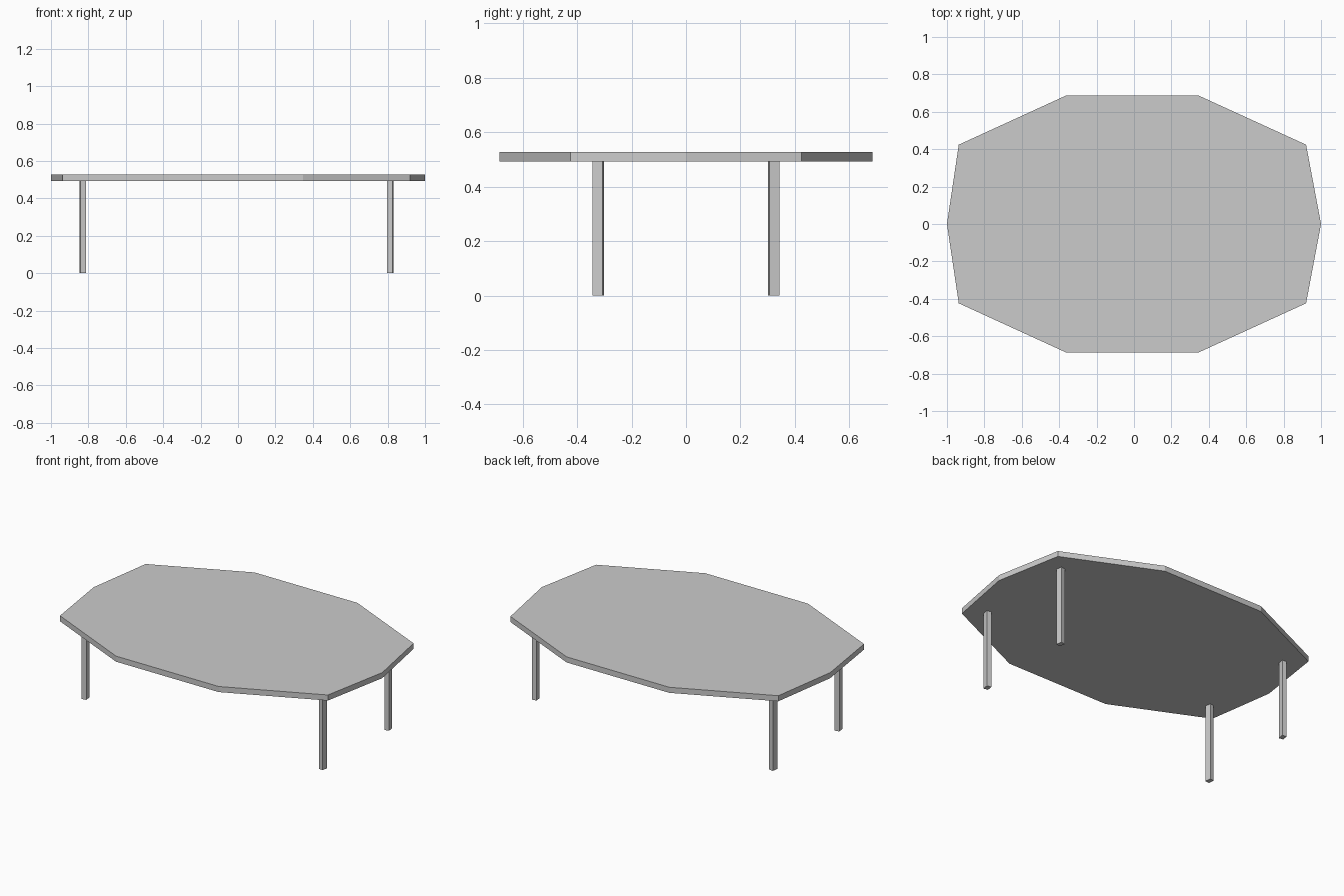
import bpy
import bmesh
from math import radians, cos, sin

if "Cube" in bpy.data.objects:
    bpy.data.objects.remove(bpy.data.objects["Cube"])


def prism(name, outline, z0, z1):
    """Extrude a flat counter-clockwise outline from z0 up to z1."""
    bm = bmesh.new()
    base = bm.faces.new([bm.verts.new((x, y, z0)) for x, y in outline])
    top = bmesh.ops.extrude_face_region(bm, geom=[base], use_keep_orig=True)["geom"]
    bmesh.ops.translate(bm, vec=(0, 0, z1 - z0),
                        verts=[v for v in top if isinstance(v, bmesh.types.BMVert)])
    bmesh.ops.recalc_face_normals(bm, faces=bm.faces)
    mesh = bpy.data.meshes.new(name)
    bm.to_mesh(mesh)
    bm.free()
    obj = bpy.data.objects.new(name, mesh)
    bpy.context.collection.objects.link(obj)
    return obj


TOP_Z, UNDER_Z = 0.527, 0.492

# ten-sided table top, back half mirrored from the front half
front = [(-0.937, -0.424), (-0.365, -0.686), (0.347, -0.686), (0.92, -0.424)]
back = [(x, -y) for x, y in reversed(front)]
prism("table_top", [(-1, 0)] + front + [(1, 0)] + back, UNDER_Z, TOP_Z)


# legs, turned slightly to follow the end edges of the top
def leg(name, cx, cy, angle, w=0.029, d=0.038):
    c, s = cos(radians(angle)), sin(radians(angle))
    corners = [(-w / 2, -d / 2), (w / 2, -d / 2), (w / 2, d / 2), (-w / 2, d / 2)]
    prism(name, [(cx + x * c - y * s, cy + x * s + y * c) for x, y in corners],
          0, UNDER_Z)


for side, sy in (("front", -1), ("back", 1)):
    leg(side + "_right_leg", 0.815, sy * 0.323, sy * 10)
    leg(side + "_left_leg", -0.831, sy * 0.323, -sy * 8.5)
